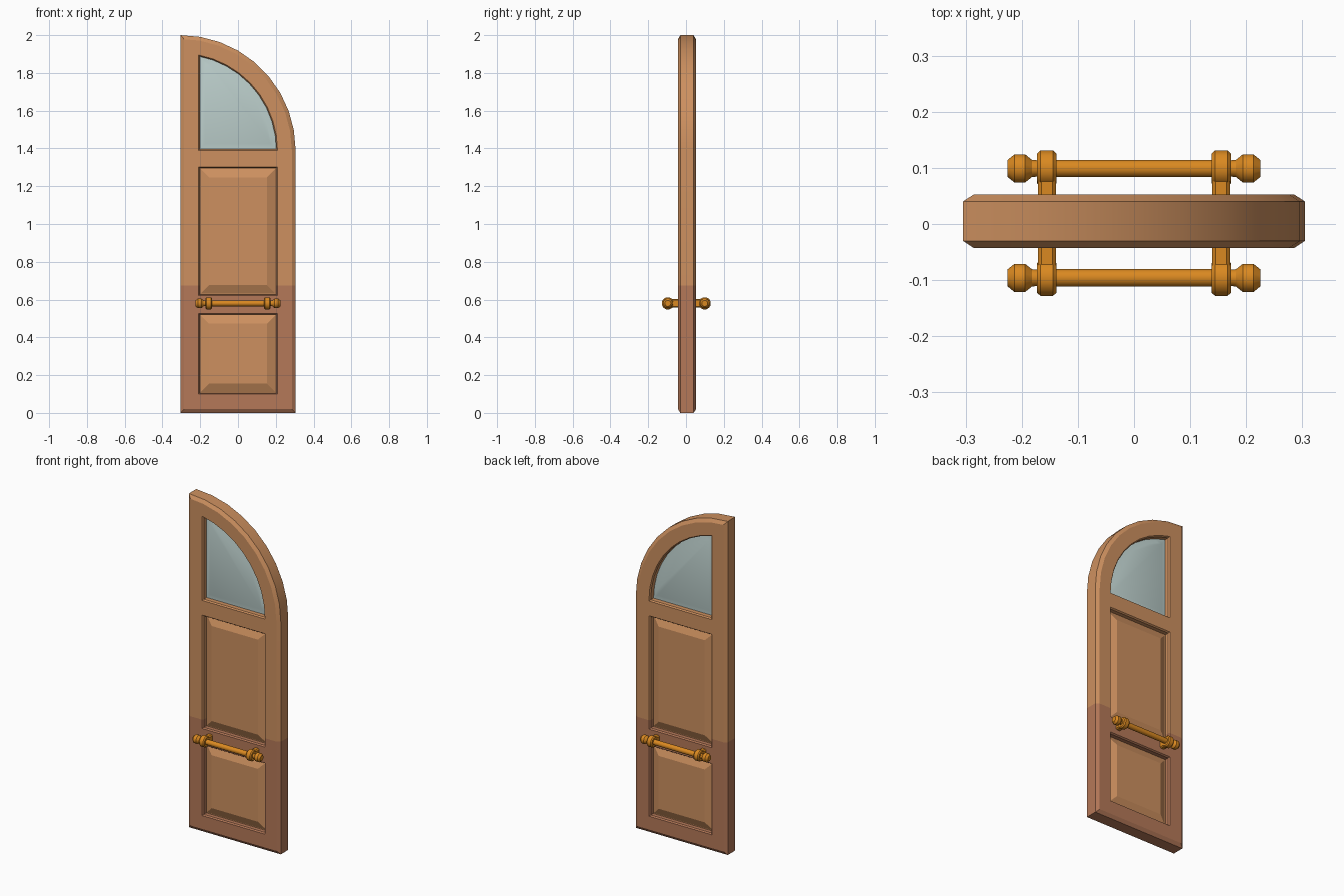
import bpy, bmesh, math
from mathutils import Vector, Matrix

if "Cube" in bpy.data.objects:
    bpy.data.objects.remove(bpy.data.objects["Cube"])

def material(name, rgb):
    m = bpy.data.materials.new(name)
    m.diffuse_color = (*rgb, 1)
    m.use_nodes = True
    m.node_tree.nodes["Principled BSDF"].inputs["Base Color"].default_value = m.diffuse_color
    return m

WOOD = material("light_wood", (0.61, 0.28, 0.115))
WORN = material("reddish_wood", (0.46, 0.19, 0.098))
GLASS = material("pale_glass", (0.51, 0.63, 0.61))
BRASS = material("brass", (0.70, 0.25, 0.015))

DOOR_Y = 0.005      # middle of the door leaf
SPLIT_Z = 0.675     # wood turns redder below this height
ARC = Vector((-0.305, 1.39))

def finish(bm, name, mats, angle=30):
    bmesh.ops.recalc_face_normals(bm, faces=bm.faces[:])
    me = bpy.data.meshes.new(name)
    bm.to_mesh(me)
    bm.free()
    for m in mats:
        me.materials.append(m)
    ob = bpy.data.objects.new(name, me)
    bpy.context.collection.objects.link(ob)
    smooth(me, angle)
    return ob

def smooth(me, angle):
    for p in me.polygons:
        p.use_smooth = True
    me.set_sharp_from_angle(angle=math.radians(angle))

def inset(pts, d):
    out = []
    for i, p in enumerate(pts):
        a = (p - pts[i - 1]).normalized()
        b = (pts[(i + 1) % len(pts)] - p).normalized()
        n1, n2 = Vector((-a.y, a.x)), Vector((-b.y, b.x))
        out.append(p + (n1 + n2) * d / (1 + n1.dot(n2)))
    return out

def loft(name, pts, half_layers, mats, split=False):
    """Stack of inset outlines through the thickness, same front and back."""
    layers = [(d, -y) for d, y in half_layers] + [(d, y) for d, y in reversed(half_layers)]
    bm = bmesh.new()
    rings = [[bm.verts.new((p.x, DOOR_Y + y, p.y)) for p in inset(pts, d)] for d, y in layers]
    n = len(pts)
    for r, s in zip(rings, rings[1:]):
        for i in range(n):
            j = (i + 1) % n
            bm.faces.new((r[i], r[j], s[j], s[i]))
    bm.faces.new(rings[0])
    bm.faces.new(rings[-1])
    if split:
        bmesh.ops.bisect_plane(bm, geom=bm.verts[:] + bm.edges[:] + bm.faces[:],
                               plane_co=(0, 0, SPLIT_Z), plane_no=(0, 0, 1))
        for f in bm.faces:
            f.material_index = 1 if f.calc_center_median().z < SPLIT_Z else 0
    return finish(bm, name, mats)

def rect(x0, x1, z0, z1):
    return [Vector(p) for p in ((x0, z0), (x1, z0), (x1, z1), (x0, z1))]

def arc(radius, a1, n):
    return [ARC + radius * Vector((math.cos(a1 * i / n), math.sin(a1 * i / n))) for i in range(n + 1)]

# Outlines
W = 0.208
door = [Vector((-0.305, 0)), Vector((0.305, 0))] + arc(0.61, math.pi / 2, 9)
R = 0.514
window = [Vector((-W, 1.39))] + arc(R, math.acos((0.305 - W) / R), 9)
upper = rect(-W, W, 0.622, 1.302)
lower = rect(-W, W, 0.10, 0.527)

# Door frame with three chamfered openings
frame = loft("door_frame", door, [(0.02, 0.048), (0, 0.035)], [WOOD, WORN], True)
cutters = []
for pts in (window, upper, lower):
    c = loft("opening_cutter", pts, [(-0.006, 0.056), (0.006, 0.040)], [WOOD, WORN], True)
    c.hide_render = True
    mod = frame.modifiers.new("opening", 'BOOLEAN')
    mod.operation = 'DIFFERENCE'
    mod.solver = 'EXACT'
    mod.object = c
    cutters.append(c)
bpy.context.view_layer.update()
cut = bpy.data.meshes.new_from_object(frame.evaluated_get(bpy.context.evaluated_depsgraph_get()))
frame.modifiers.clear()
frame.data = cut
smooth(cut, 30)
for c in cutters:
    bpy.data.objects.remove(c)

# Raised panels and bevelled window pane
for name, pts in (("upper_panel", upper), ("lower_panel", lower)):
    loft(name, pts, [(0.055, 0.036), (0.010, 0.016), (0, 0.016)], [WOOD]).data.set_sharp_from_angle(angle=0.2)
loft("window_pane", window, [(0.035, 0.022), (0.008, 0.013), (0, 0.013)], [GLASS])

# Pull bars on both sides: turned bar with knobs and collars
half = [(0.0, 0.016), (0.138, 0.016), (0.138, 0.027), (0.144, 0.033), (0.167, 0.033),
        (0.173, 0.027), (0.173, 0.015), (0.182, 0.016), (0.194, 0.026), (0.213, 0.026), (0.225, 0.016)]
profile = [(-x, r) for x, r in reversed(half[1:])] + half[1:]

def pull_bar(name, y, z=0.58, sides=12):
    bm = bmesh.new()
    rings = []
    for x, r in profile:
        rings.append([bm.verts.new((x, y + r * math.cos(2 * math.pi * (k + 0.5) / sides),
                                    z + r * math.sin(2 * math.pi * (k + 0.5) / sides)))
                      for k in range(sides)])
    for r, s in zip(rings, rings[1:]):
        for i in range(sides):
            j = (i + 1) % sides
            bm.faces.new((r[i], r[j], s[j], s[i]))
    bm.faces.new(rings[0])
    bm.faces.new(rings[-1])
    finish(bm, name, [BRASS], 32)

for side, y in (("front", -0.096), ("back", 0.099)):
    pull_bar(side + "_pull_bar", y)
    # Arms joining the collars to the door
    y_in = DOOR_Y + math.copysign(0.040, y)
    for label, x in (("left", -0.155), ("right", 0.155)):
        bm = bmesh.new()
        bmesh.ops.create_cube(bm, size=1, matrix=Matrix.Translation((x, (y + y_in) / 2, 0.58))
                              @ Matrix.Diagonal((0.032, abs(y - y_in), 0.046, 1)))
        bmesh.ops.bevel(bm, geom=[e for e in bm.edges
                                  if abs(e.verts[0].co.y - e.verts[1].co.y) > 0.02],
                        offset=0.006, segments=1, affect='EDGES')
        finish(bm, side + "_" + label + "_arm", [BRASS])
